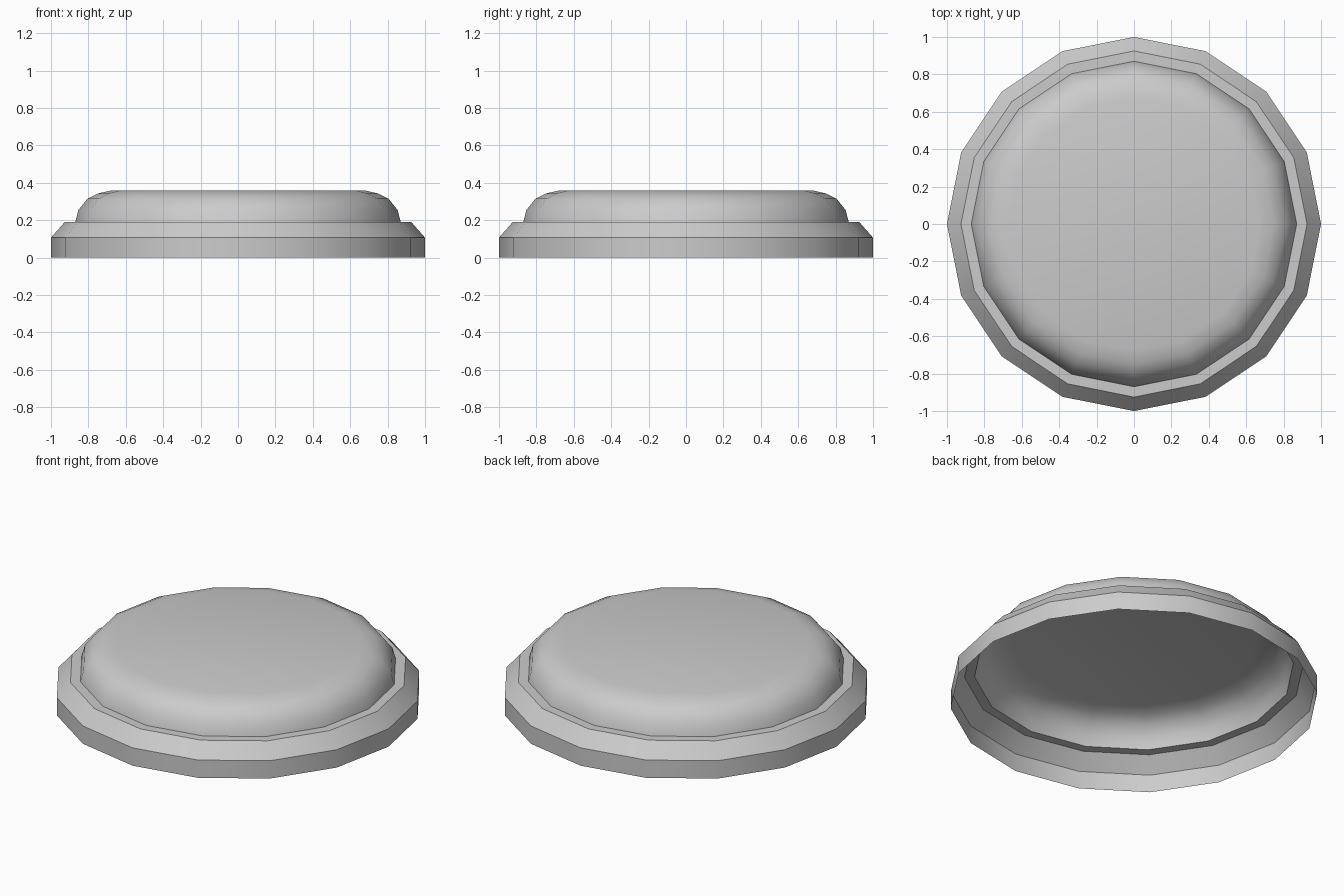
import bpy, bmesh, math

cube = bpy.data.objects.get("Cube")
if cube:
    bpy.data.objects.remove(cube, do_unlink=True)

SIDES = 16

# Plain grey material
grey = bpy.data.materials.new("plain_grey")
grey.use_nodes = True
colour = (0.6, 0.6, 0.6, 1)
grey.diffuse_color = colour
grey.node_tree.nodes["Principled BSDF"].inputs["Base Color"].default_value = colour

# Radius and height: outer band, bevel, ledge, then rounded dome
profile = [(1, 0), (1, 0.107), (0.925, 0.192), (0.87, 0.192),
           (0.853, 0.255), (0.805, 0.315), (0.75, 0.343), (0.675, 0.36)]

# Thin lid shell, open underneath
bm = bmesh.new()
rings = []
for radius, height in profile:
    angles = [math.tau * i / SIDES for i in range(SIDES)]
    rings.append([bm.verts.new((radius * math.cos(a), radius * math.sin(a), height))
                  for a in angles])
for low, high in zip(rings, rings[1:]):
    for i in range(SIDES):
        j = (i + 1) % SIDES
        bm.faces.new((low[i], low[j], high[j], high[i]))

# Flat top
bm.faces.new(rings[-1])

mesh = bpy.data.meshes.new("lid")
bm.to_mesh(mesh)
bm.free()
mesh.materials.append(grey)
lid = bpy.data.objects.new("lid", mesh)
bpy.context.collection.objects.link(lid)

# Smooth around the sides, sharp at the rim steps
bpy.ops.object.select_all(action="DESELECT")
lid.select_set(True)
bpy.context.view_layer.objects.active = lid
bpy.ops.object.shade_smooth_by_angle(angle=math.radians(30))
